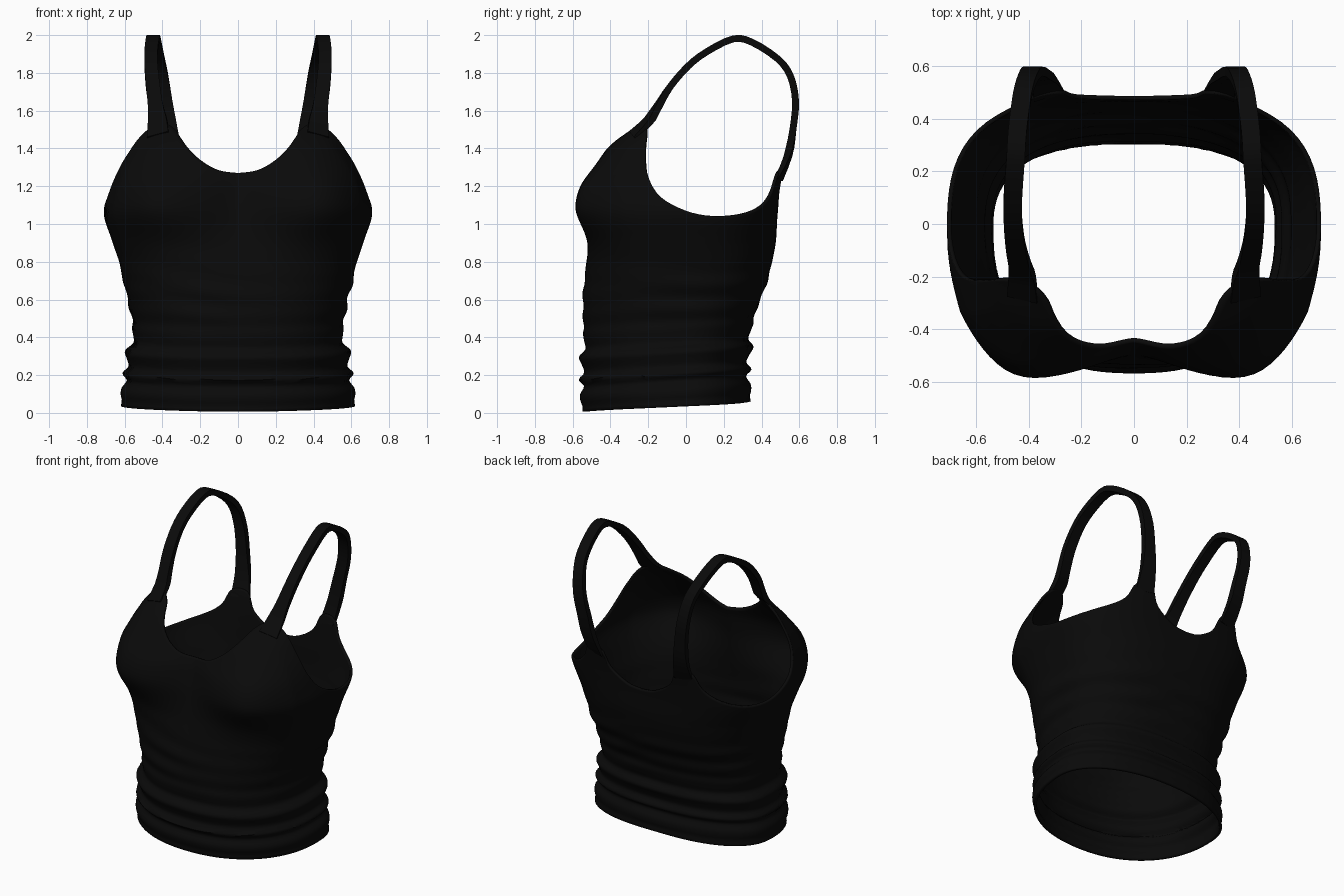
import bpy
import math
from mathutils import Vector

if "Cube" in bpy.data.objects:
    bpy.data.objects.remove(bpy.data.objects["Cube"])

black = bpy.data.materials.new("black_fabric")
black.use_nodes = True
black.diffuse_color = (0.003, 0.003, 0.003, 1)
black.node_tree.nodes["Principled BSDF"].inputs["Base Color"].default_value = black.diffuse_color


def spline(points, t):
    """Catmull-Rom point at parameter t along a list of vectors."""
    last = len(points) - 1
    i = min(int(t), last - 1)
    u = t - i
    a, b, c, d = (points[max(0, min(last, i + k))] for k in (-1, 0, 1, 2))
    return 0.5 * (2 * b + (c - a) * u + (2 * a - 5 * b + 4 * c - d) * u ** 2
                  + (3 * b - a - 3 * c + d) * u ** 3)


def lookup(table, z):
    """Smooth value of a (height, value) table at height z."""
    if z <= table[0][0]:
        return table[0][1]
    for i in range(len(table) - 1):
        z0, z1 = table[i][0], table[i + 1][0]
        if z <= z1:
            u = (z - z0) / (z1 - z0)

            def slope(k):
                lo, hi = max(k - 1, 0), min(k + 1, len(table) - 1)
                return (table[hi][1] - table[lo][1]) / (table[hi][0] - table[lo][0])
            h = z1 - z0
            v0, v1 = table[i][1], table[i + 1][1]
            return ((2 * u ** 3 - 3 * u ** 2 + 1) * v0 + (u ** 3 - 2 * u ** 2 + u) * h * slope(i)
                    + (3 * u ** 2 - 2 * u ** 3) * v1 + (u ** 3 - u ** 2) * h * slope(i + 1))
    return table[-1][1]


def make_object(name, verts, faces, thickness=0):
    mesh = bpy.data.meshes.new(name)
    mesh.from_pydata(verts, [], faces)
    mesh.materials.append(black)
    obj = bpy.data.objects.new(name, mesh)
    bpy.context.collection.objects.link(obj)
    if thickness:
        solid = obj.modifiers.new("cloth_thickness", "SOLIDIFY")
        solid.thickness = thickness
        solid.offset = -1
    bpy.ops.object.select_all(action="DESELECT")
    obj.select_set(True)
    bpy.context.view_layer.objects.active = obj
    bpy.ops.object.shade_smooth_by_angle(angle=math.radians(65))


# Body profile by height: half width, front depth, back depth, fold offset
WIDTH = [(0, .62), (.1, .62), (.3, .595), (.42, .565), (.55, .575), (.67, .6), (.8, .63),
         (.92, .67), (1.05, .71), (1.15, .695), (1.3, .65), (1.4, .6), (1.5, .56), (1.6, .54)]
FRONT = [(0, .55), (.15, .565), (.4, .55), (.6, .545), (.8, .525), (.9, .505), (1.0, .49),
         (1.2, .475), (1.3, .44), (1.4, .4), (1.45, .36), (1.5, .305), (1.58, .25)]
BACK = [(0, .345), (.3, .345), (.5, .365), (.6, .395), (.7, .43), (.8, .455), (.9, .475),
        (1.05, .485), (1.2, .505), (1.35, .545)]
FOLDS = [(0, 0), (.045, -.006), (.06, 0), (.1, 0), (.145, -.025), (.18, .004), (.215, -.024),
         (.26, -.008), (.3, .01), (.34, -.022), (.38, -.012), (.42, -.004), (.46, -.01),
         (.52, .002), (.58, -.005), (.64, .004), (.7, 0)]


def body_point(angle, z):
    c, s = math.cos(angle), math.sin(angle)
    depth = lookup(FRONT if s < 0 else BACK, z)
    # Rounder at the waist, squarer at the chest and shoulder blades
    power = 2.2 + .4 * min(1, z / .8)
    if s > 0:
        power += .6 * max(0, min(1, (z - .9) / .3))
    r = (abs(c / lookup(WIDTH, z)) ** power + abs(s / depth) ** power) ** (-1 / power)
    # Sagging horizontal gathers, plus faint slanted wrinkles at the waist
    r += lookup(FOLDS, z - .03 - .06 * s * r)
    waist = math.exp(-((z - .62) / .17) ** 2)
    r += .0035 * waist * math.sin(z * 42 + 4 * c + 1.2 * math.sin(3 * angle))
    x, y = r * c, r * s
    # Bust, pushed forward and outward, with a dip between
    if s < 0:
        spread = .13 if z < 1.1 else .2
        fall = ((abs(x) - .385) / .19) ** 2 + ((z - 1.1) / spread) ** 2
        bump = .145 * math.exp(-fall / 2) * min(1, (y / .28) ** 2)
        dip = .02 * math.exp(-(x / .1) ** 2 - ((z - 1.2) / .15) ** 2)
        x += .38 * bump * max(-1, min(1, x / .3))
        y += dip - .92 * bump
    return Vector((x, y, z))


# Top edge of one half, centre front to centre back: neckline, armhole, back
EDGE = [(0, -.44, 1.27), (.1, -.45, 1.285), (.2, -.44, 1.34), (.3, -.37, 1.44),
        (.36, -.28, 1.51), (.44, -.24, 1.535), (.48, -.2, 1.49), (.57, -.2, 1.38),
        (.63, -.18, 1.25), (.67, -.12, 1.14), (.7, 0, 1.07), (.69, .13, 1.04),
        (.62, .28, 1.05), (.52, .4, 1.1), (.45, .47, 1.17), (.39, .5, 1.27),
        (.28, .51, 1.27), (.22, .49, 1.16), (.1, .48, 1.085), (0, .48, 1.07)]
STEPS, ROWS = 4, 84
edge = [Vector((math.atan2(y, x), z)) for x, y, z in EDGE]
half = [spline(edge, i / STEPS) for i in range(STEPS * (len(edge) - 1) + 1)]
columns = half + [Vector((math.pi - p[0], p[1])) for p in reversed(half[1:-1])]

# Body: a tube from the tilted hem up to the shaped edge
verts, faces = [], []
count = len(columns)
for angle, top in columns:
    s = math.sin(angle)
    hem = .007 + .06 * ((.5 if s < 0 else .4) * s + .5)
    for j in range(ROWS + 1):
        verts.append(body_point(angle, hem + (top - hem) * j / ROWS))
for i in range(count):
    a, b = i * (ROWS + 1), (i + 1) % count * (ROWS + 1)
    faces += [(a + j, b + j, b + j + 1, a + j + 1) for j in range(ROWS)]
make_object("camisole_body", verts, faces, .016)


# Shoulder straps: flat bands swept over the shoulder (x, y, z, width)
def strap_root(x, y, z, width):
    """Strap end sunk into the middle of the cloth."""
    p = body_point(math.atan2(y, x), z)
    inward = Vector((-p.x, -p.y, 0)).normalized() * .008
    return (*(p + inward), width)


PATH = [strap_root(.41, -.26, 1.47, .12), (.425, -.2, 1.545, .1), (.435, -.15, 1.62, .08),
        (.45, -.085, 1.725, .074), (.46, .01, 1.835, .07), (.46, .11, 1.912, .07),
        (.45, .25, 1.98, .07), (.443, .35, 1.962, .07), (.425, .485, 1.875, .07),
        (.405, .552, 1.785, .07), (.385, .58, 1.65, .075), (.36, .566, 1.5, .08),
        (.342, .54, 1.36, .095), strap_root(.335, .505, 1.23, .12)]


def make_strap(name, side):
    path = [Vector(p) for p in PATH]
    total = 3 * (len(path) - 1)
    rows = [spline(path, i / 3) for i in range(total + 1)]
    verts, faces = [], []
    for i, row in enumerate(rows):
        ahead = rows[min(i + 1, total)].xyz - rows[max(i - 1, 0)].xyz
        ahead.normalize()
        # Bands turn to follow the body and thin out at both roots
        turn = .55 * max(0, 1 - i / 9) - .3 * max(0, 1 - (total - i) / 6)
        across = Vector((1, turn, 0))
        across = (across - ahead * across.dot(ahead)).normalized()
        out = ahead.cross(across)
        thick = .008 + .01 * min(1, i / 4, (total - i) / 4)
        for u, v in ((-1, -1), (1, -1), (1, 1), (-1, 1)):
            p = row.xyz + across * (u * row.w / 2) + out * (v * thick)
            verts.append((side * p.x, p.y, p.z))
    for i in range(total):
        for k in range(4):
            a, b = 4 * i + k, 4 * i + (k + 1) % 4
            faces.append((a, b, b + 4, a + 4)[::side])
    faces.append((3, 2, 1, 0)[::side])
    faces.append(tuple(4 * total + k for k in range(4))[::side])
    make_object(name, verts, faces)


make_strap("left_strap", 1)
make_strap("right_strap", -1)
